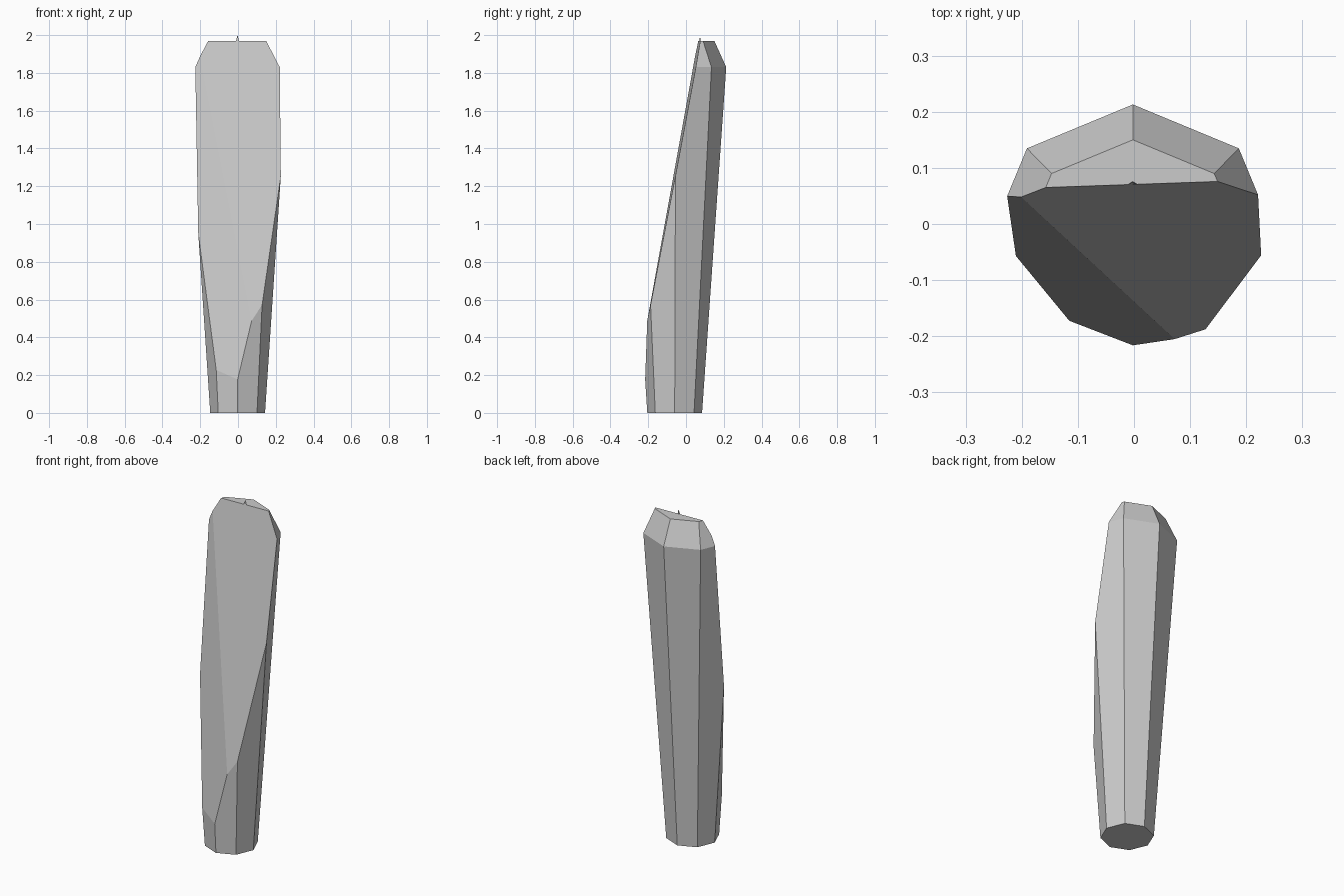
import bpy, bmesh
from math import cos, sin, pi
from mathutils import Vector

if "Cube" in bpy.data.objects:
    bpy.data.objects.remove(bpy.data.objects["Cube"])


def finish(bm, name):
    bmesh.ops.recalc_face_normals(bm, faces=bm.faces[:])
    mesh = bpy.data.meshes.new(name)
    bm.to_mesh(mesh)
    bm.free()
    obj = bpy.data.objects.new(name, mesh)
    bpy.context.collection.objects.link(obj)
    return obj


# Tapered eight-sided shaft with a chamfered top: (z, radius, centre y)
SIDES = 8
levels = [(0, 0.145, -0.06), (1.83, 0.267, -0.054), (1.97, 0.205, -0.055)]
bm = bmesh.new()
rings = [[bm.verts.new((-0.002 + r * cos(2 * pi * i / SIDES),
                        cy + r * sin(2 * pi * i / SIDES), z))
          for i in range(SIDES)] for z, r, cy in levels]
for low, high in zip(rings, rings[1:]):
    for i in range(SIDES):
        j = (i + 1) % SIDES
        bm.faces.new((low[i], low[j], high[j], high[i]))
bm.faces.new(rings[0][::-1])
bm.faces.new(rings[-1])

# Two slanting cuts across the front, each given by three points
cuts = [
    ((-0.16, 0.065, 1.97), (0.155, 0.076, 1.97), (0.07, -0.203, 0.5)),
    ((-0.212, 0.045, 1.83), (0.07, -0.203, 0.5), (-0.115, -0.17, 0.25)),
]
for points in cuts:
    a, b, c = map(Vector, points)
    normal = (b - a).cross(c - a).normalized()
    if normal.y > 0:
        normal.negate()
    cut = bmesh.ops.bisect_plane(bm, geom=bm.verts[:] + bm.edges[:] + bm.faces[:],
                                 dist=1e-5, plane_co=a, plane_no=normal, clear_outer=True)
    edges = [e for e in cut["geom_cut"] if isinstance(e, bmesh.types.BMEdge)]
    bmesh.ops.contextual_create(bm, geom=edges)
finish(bm, "cut_stone_shaft")

# Tiny splinter left standing on the top edge
bm = bmesh.new()
base = [bm.verts.new(p) for p in ((-0.011, 0.07, 1.968), (0.006, 0.071, 1.968), (-0.003, 0.076, 1.968))]
tip = bm.verts.new((-0.003, 0.075, 2.0))
bm.faces.new(base)
for i in range(3):
    bm.faces.new((base[i], base[(i + 1) % 3], tip))
finish(bm, "top_splinter")
